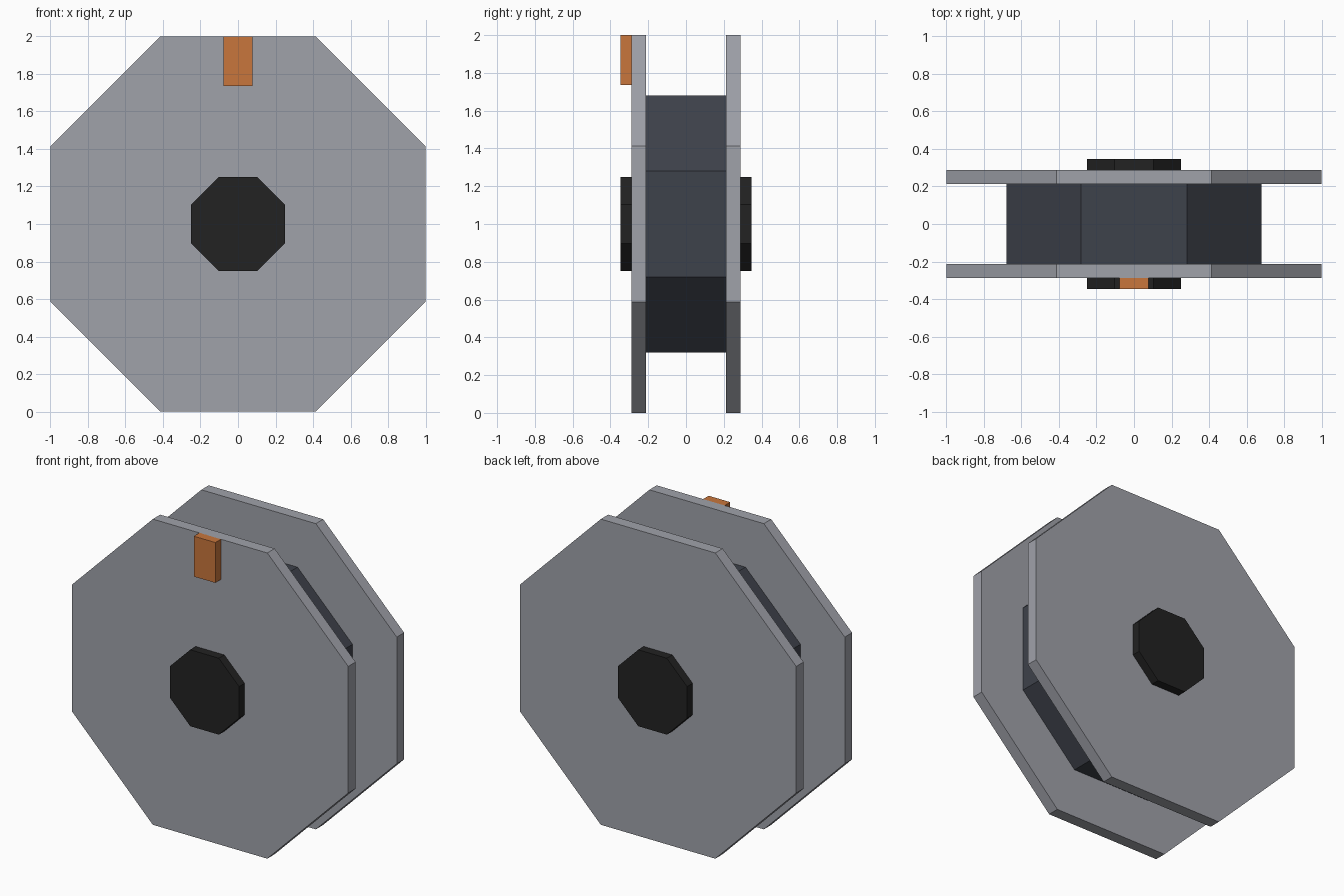
import bpy
import math

cube = bpy.data.objects.get("Cube")
if cube:
    bpy.data.objects.remove(cube, do_unlink=True)


def material(name, rgb):
    mat = bpy.data.materials.new(name)
    mat.use_nodes = True
    mat.diffuse_color = (*rgb, 1)
    mat.node_tree.nodes["Principled BSDF"].inputs["Base Color"].default_value = (*rgb, 1)
    return mat


def finish(name, mat):
    obj = bpy.context.object
    obj.name = obj.data.name = name
    obj.data.materials.append(mat)
    bpy.ops.object.transform_apply(location=False, rotation=True, scale=True)
    return obj


def octagon(name, apothem, y_min, y_max, mat):
    """Eight-sided disc along y, with a flat side on top."""
    bpy.ops.mesh.primitive_cylinder_add(
        vertices=8, radius=apothem / math.cos(math.pi / 8), depth=y_max - y_min,
        location=(0, (y_min + y_max) / 2, 1))
    obj = bpy.context.object
    # Turn the corners off the axes before standing the disc upright
    for v in obj.data.vertices:
        x, y, z = v.co
        a = math.atan2(y, x) + math.pi / 8
        r = math.hypot(x, y)
        v.co = (r * math.cos(a), r * math.sin(a), z)
    obj.rotation_euler.x = math.pi / 2
    return finish(name, mat)


grey = material("flange grey", (0.35, 0.36, 0.40))
slate = material("core slate", (0.048, 0.054, 0.07))
black = material("hub black", (0.016, 0.016, 0.016))
orange = material("marker orange", (0.58, 0.18, 0.045))

# Drum between the flanges
octagon("core", 0.68, -0.215, 0.215, slate)

# Flanges and hub caps on both sides
for side, s in (("front", -1), ("back", 1)):
    octagon(side + "_flange", 1.0, *sorted((s * 0.213, s * 0.289)), grey)
    octagon(side + "_hub", 0.25, *sorted((s * 0.28, s * 0.346)), black)

# Marker block at the top of the front flange
bpy.ops.mesh.primitive_cube_add(size=1, location=(0, -0.316, 1.868))
bpy.context.object.scale = (0.156, 0.06, 0.264)
finish("marker", orange)
